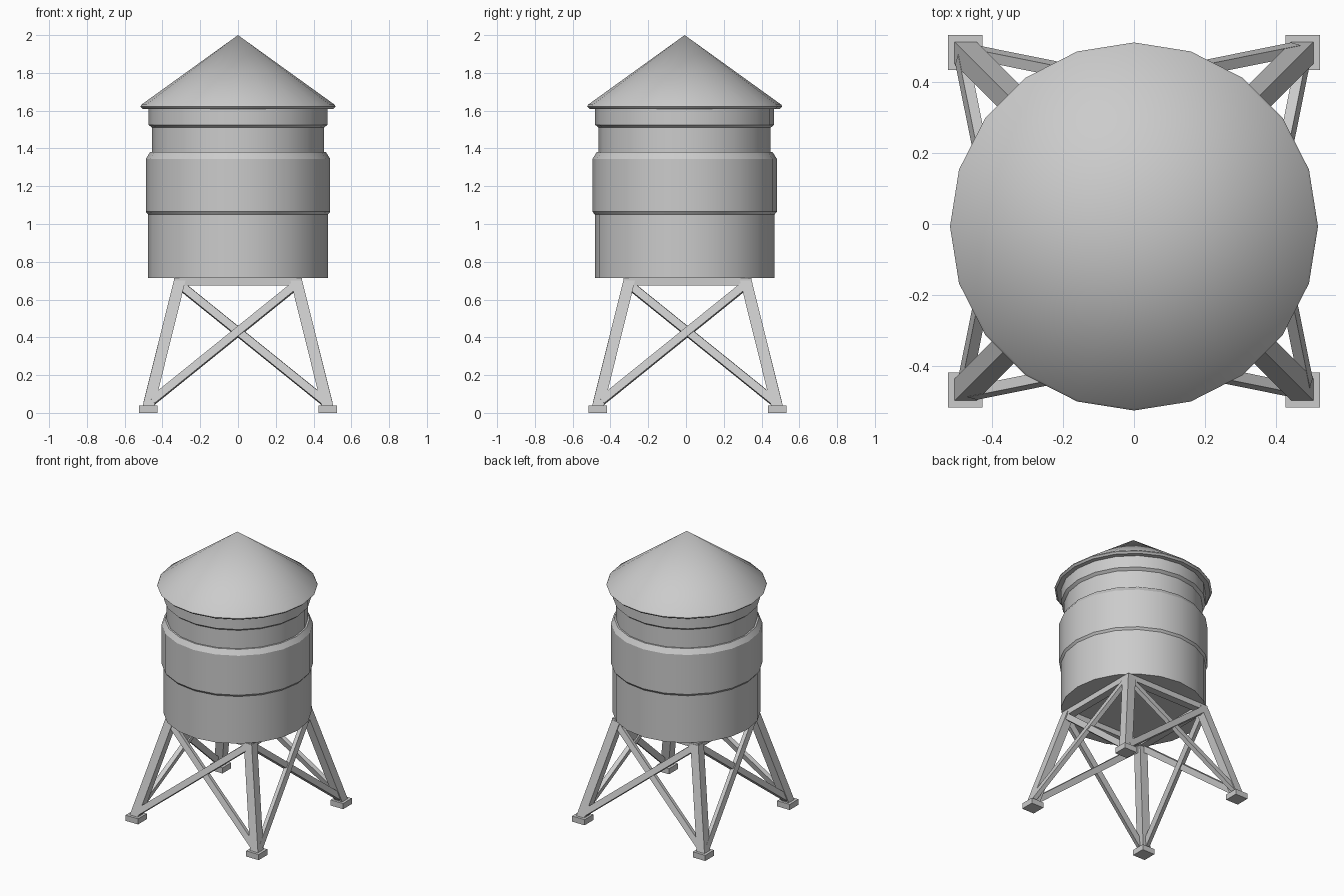
import bpy, bmesh, math
from mathutils import Vector, Matrix

if "Cube" in bpy.data.objects:
    bpy.data.objects.remove(bpy.data.objects["Cube"])

TANK_Y, FRAME_Y = -0.007, 0.008   # small offsets of tank and stand
SIDES = 20


def finish(name, bm, smooth=False):
    bmesh.ops.recalc_face_normals(bm, faces=bm.faces)
    me = bpy.data.meshes.new(name)
    bm.to_mesh(me)
    bm.free()
    ob = bpy.data.objects.new(name, me)
    bpy.context.collection.objects.link(ob)
    if smooth:
        bpy.ops.object.select_all(action='DESELECT')
        ob.select_set(True)
        bpy.context.view_layer.objects.active = ob
        bpy.ops.object.shade_smooth_by_angle(angle=math.radians(30))
    return ob


def lathe(name, profile):
    """Closed round body from (radius, z) points, bottom to top."""
    bm = bmesh.new()
    rings = []
    for r, z in profile:
        n = SIDES if r > 0 else 1
        rings.append([bm.verts.new((r * math.cos(2 * math.pi * i / SIDES),
                                    r * math.sin(2 * math.pi * i / SIDES) + TANK_Y, z))
                      for i in range(n)])
    for a, b in zip(rings, rings[1:]):
        for i in range(SIDES):
            j = (i + 1) % SIDES
            if len(b) == 1:
                bm.faces.new((a[i], a[j], b[0]))
            else:
                bm.faces.new((a[i], a[j], b[j], b[i]))
    for ring in (rings[0], rings[-1]):
        if len(ring) > 1:
            bm.faces.new(ring)
    return finish(name, bm, True)


def beam(name, a, b, normal, width, thick, turn):
    """Flat bar from a to b, lying in the plane with the given normal."""
    a, b = Vector(a), Vector(b)
    d = (b - a).normalized()
    n = (normal - normal.dot(d) * d).normalized()
    w = n.cross(d)
    m = Matrix((d * (b - a).length, w * width, n * thick)).transposed().to_4x4()
    m.translation = (a + b) / 2
    bm = bmesh.new()
    bmesh.ops.create_cube(bm, size=1, matrix=turn @ m)
    return finish(name, bm)


# Tank body with raised belly band and neck ring
lathe("tank", [(0.476, 0.715), (0.476, 1.05), (0.488, 1.065), (0.488, 1.345),
               (0.466, 1.38), (0.455, 1.38), (0.455, 1.51), (0.474, 1.525),
               (0.474, 1.615)])
# Conical roof with a thin rim
lathe("roof", [(0.505, 1.61), (0.517, 1.622), (0.511, 1.632), (0, 2.0)])

# Stand: one corner and one side, repeated four times
FOOT, TOP, HALF, Z0, Z1 = 0.474, 0.309, 0.031, 0.04, 0.70
slope = (FOOT - TOP) / (Z1 - Z0)
out = Vector((0, -1, slope)).normalized()


def on_face(x, z, off):
    return Vector((x, -(FOOT - slope * (z - Z0)), z)) + out * off


for k in range(4):
    turn = Matrix.Translation((0, FRAME_Y, 0)) @ Matrix.Rotation(k * math.pi / 2, 4, 'Z')
    # Foot pad
    bm = bmesh.new()
    bmesh.ops.create_cube(bm, size=1, matrix=turn @ Matrix.Translation((-FOOT, -FOOT, 0.02))
                          @ Matrix.Diagonal((0.098, 0.098, 0.04, 1)))
    finish(f"foot_pad_{k}", bm)
    # Leaning leg: sheared square prism
    bm = bmesh.new()
    bmesh.ops.create_cube(bm, size=1)
    for v in bm.verts:
        c, z = (TOP, Z1) if v.co.z > 0 else (FOOT, Z0 - 0.005)
        v.co = turn @ Vector((v.co.x * 2 * HALF - c, v.co.y * 2 * HALF - c, z))
    finish(f"leg_{k}", bm)
    # Top frame beam
    beam(f"frame_beam_{k}", (-0.338, -0.311, 0.695), (0.338, -0.311, 0.695),
         Vector((0, -1, 0)), 0.04, 0.054, turn)
    # Crossed braces
    for s, off in ((1, 0.015), (-1, 0.007)):
        beam(f"brace_{k}_{'a' if s > 0 else 'b'}", on_face(-s * 0.455, 0.06, off),
             on_face(s * 0.295, 0.665, off), out, 0.042, 0.03, turn)
